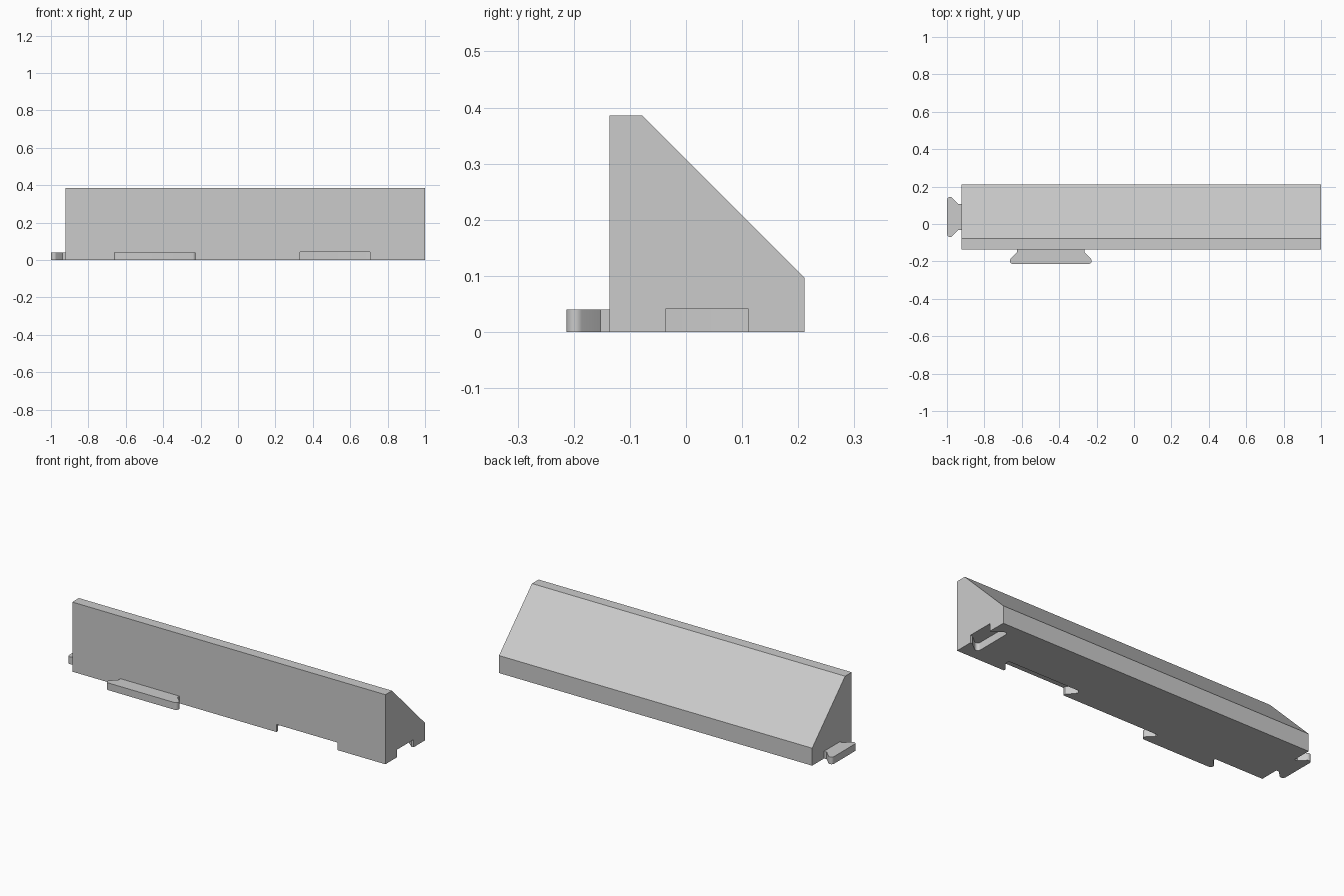
import bpy, bmesh, math
from mathutils import Matrix, Vector

if "Cube" in bpy.data.objects:
    bpy.data.objects.remove(bpy.data.objects["Cube"], do_unlink=True)

grey = bpy.data.materials.new("plain grey")
grey.use_nodes = True
grey.diffuse_color = (0.6, 0.6, 0.6, 1)
grey.node_tree.nodes["Principled BSDF"].inputs["Base Color"].default_value = (0.6, 0.6, 0.6, 1)

LEFT, RIGHT, FRONT, BACK = 1.0, -0.922, -0.136, 0.211
MID_Y = (FRONT + BACK) / 2


def prism(name, points, offset):
    """Extrude a flat outline along an offset vector."""
    bm = bmesh.new()
    face = bm.faces.new([bm.verts.new(p) for p in points])
    grown = bmesh.ops.extrude_face_region(bm, geom=[face])
    moved = [v for v in grown["geom"] if isinstance(v, bmesh.types.BMVert)]
    bmesh.ops.translate(bm, verts=moved, vec=offset)
    bmesh.ops.recalc_face_normals(bm, faces=bm.faces)
    mesh = bpy.data.meshes.new(name)
    bm.to_mesh(mesh)
    bm.free()
    obj = bpy.data.objects.new(name, mesh)
    bpy.context.collection.objects.link(obj)
    mesh.materials.append(grey)
    return obj


def dovetail(name, neck, origin, angle, bottom, top, start=0.0, gap=0.0):
    """Flared connector with rounded corners, pointing out along local +y."""
    radius, steps = 0.016, 8
    half = [(neck + gap, start)]
    half.append((neck + gap, 0.0164 - gap))
    for i in range(steps + 1):
        a = math.radians(-45 + 135 * i / steps)
        half.append((neck + 0.022 + gap + radius * math.cos(a),
                     0.061 + gap + radius * math.sin(a)))
    outline = half + [(-u, v) for u, v in reversed(half)]
    place = Matrix.Translation(Vector(origin)) @ Matrix.Rotation(angle, 4, "Z")
    points = [place @ Vector((u, v, bottom)) for u, v in outline]
    return prism(name, points, (0, 0, top - bottom))


# Sloped wedge body
section = [(FRONT, 0), (BACK, 0), (BACK, 0.097), (-0.078, 0.386), (FRONT, 0.386)]
body = prism("wedge_body", [(RIGHT, y, z) for y, z in section], (LEFT - RIGHT, 0, 0))

# Sockets under the front and the left end
sockets = [
    dovetail("front_socket_cutter", 0.183, (0.518, FRONT, 0), 0, -0.05, 0.042, -0.05, 0.004),
    dovetail("end_socket_cutter", 0.069, (LEFT, MID_Y, 0), math.pi / 2, -0.05, 0.042, -0.05, 0.004),
]
for cutter in sockets:
    cutter.hide_render = True
    cutter.hide_set(True)
    cut = body.modifiers.new("socket", "BOOLEAN")
    cut.operation, cut.solver, cut.object = "DIFFERENCE", "EXACT", cutter

# Apply the cuts, then drop the cutters
bpy.context.view_layer.update()
cut_mesh = bpy.data.meshes.new_from_object(body.evaluated_get(bpy.context.evaluated_depsgraph_get()))
body.modifiers.clear()
body.data = cut_mesh
for cutter in sockets:
    bpy.data.objects.remove(cutter, do_unlink=True)

# Matching tabs on the front and the right end
tabs = [
    dovetail("front_tab", 0.181, (-0.445, FRONT, 0), math.pi, 0, 0.04),
    dovetail("end_tab", 0.069, (RIGHT, MID_Y, 0), math.pi / 2, 0, 0.04),
]

# Smooth only the rounded corners
for obj in [body] + tabs:
    bpy.ops.object.select_all(action="DESELECT")
    obj.select_set(True)
    bpy.context.view_layer.objects.active = obj
    bpy.ops.object.shade_smooth_by_angle(angle=math.radians(30))
